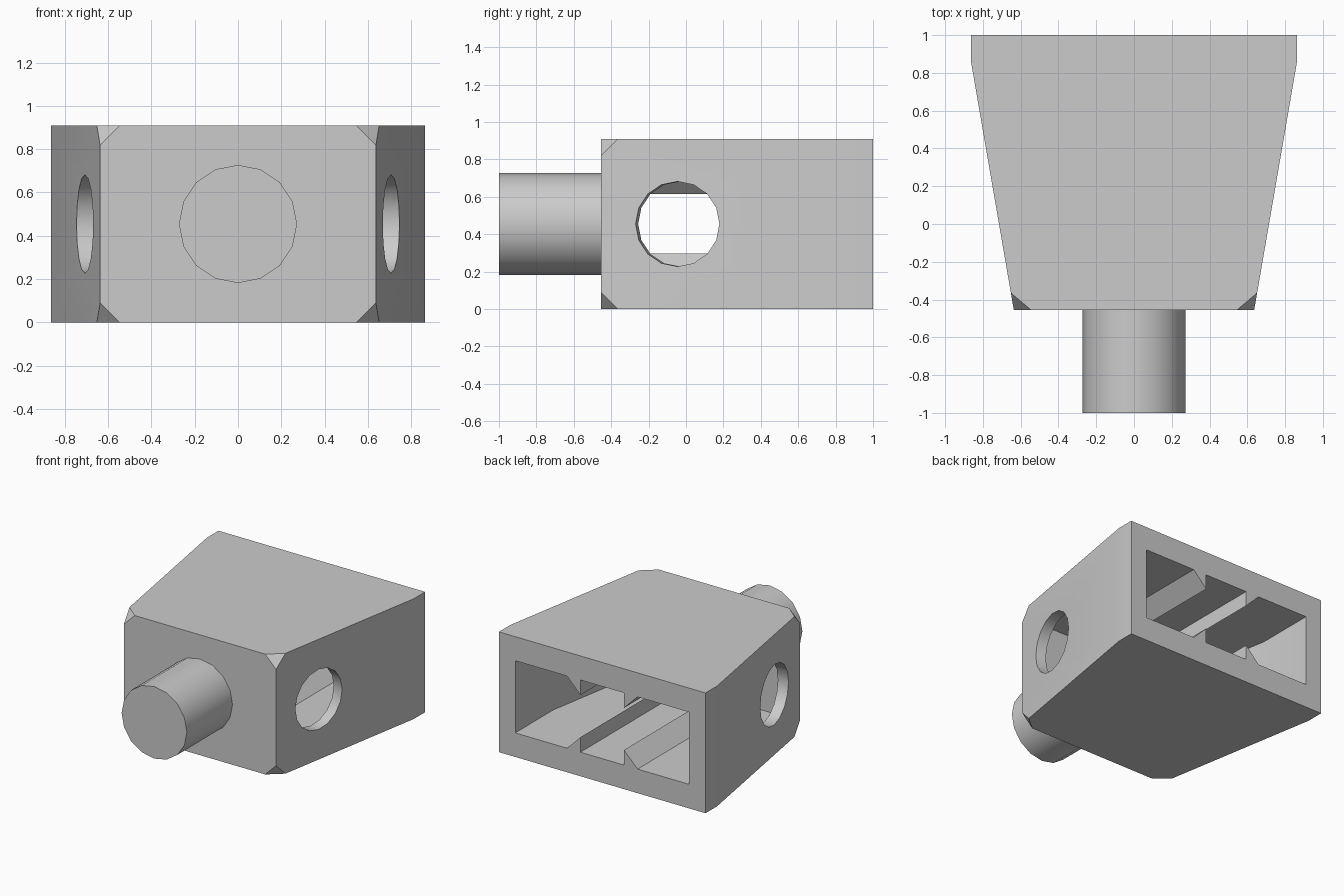
import bpy
import bmesh
from mathutils import Vector, Matrix

if "Cube" in bpy.data.objects:
    bpy.data.objects.remove(bpy.data.objects["Cube"])

U = 1 / 11          # design unit
MID_Z = 5 * U       # height of the peg and hole axes

grey = bpy.data.materials.new("plain_grey")
grey.use_nodes = True
grey.diffuse_color = (0.6, 0.6, 0.6, 1)
grey.node_tree.nodes["Principled BSDF"].inputs["Base Color"].default_value = (0.6, 0.6, 0.6, 1)


def finish(name, bm):
    bmesh.ops.recalc_face_normals(bm, faces=bm.faces)
    mesh = bpy.data.meshes.new(name)
    bm.to_mesh(mesh)
    bm.free()
    mesh.materials.append(grey)
    obj = bpy.data.objects.new(name, mesh)
    bpy.context.collection.objects.link(obj)
    return obj


def loft(rings):
    """Join rings of points into a closed solid."""
    bm = bmesh.new()
    loops = [[bm.verts.new(p) for p in ring] for ring in rings]
    count = len(loops[0])
    for a, b in zip(loops, loops[1:]):
        for i in range(count):
            j = (i + 1) % count
            bm.faces.new((a[i], a[j], b[j], b[i]))
    bm.faces.new(loops[0])
    bm.faces.new(loops[-1])
    return bm


def cylinder(name, centre, axis, radius, depth):
    bm = bmesh.new()
    turn = Vector(axis).to_track_quat('Z', 'Y').to_matrix().to_4x4()
    bmesh.ops.create_cone(bm, cap_ends=True, segments=16, radius1=radius, radius2=radius,
                          depth=depth, matrix=Matrix.Translation(centre) @ turn)
    return finish(name, bm)


def activate(obj):
    bpy.ops.object.select_all(action='DESELECT')
    obj.select_set(True)
    bpy.context.view_layer.objects.active = obj


def cut(target, cutter):
    mod = target.modifiers.new("cut", 'BOOLEAN')
    mod.operation = 'DIFFERENCE'
    mod.solver = 'EXACT'
    mod.object = cutter
    activate(target)
    bpy.ops.object.modifier_apply(modifier=mod.name)
    bpy.data.objects.remove(cutter)


# Tapered body with a short straight section at the back
front_w, back_w, front_y, bend_y = 7 * U, 9.5 * U, -5 * U, 9.5 * U
slope = (back_w - front_w) / (bend_y - front_y)
plan = [(front_w, front_y), (back_w, bend_y), (back_w, 1)]
plan += [(-x, y) for x, y in reversed(plan)]
bm = loft([[(x, y, z) for x, y in plan] for z in (0, 10 * U)])
corners = [v for v in bm.verts if v.co.y < 0]
bmesh.ops.bevel(bm, geom=corners, offset=U, offset_type='OFFSET', segments=1,
                profile=0.5, affect='VERTICES')
body = finish("body", bm)


# Rear pocket with two pairs of pointed ribs along its floor and ceiling
def pocket_ring(half_width, y):
    low, tip, base = 3 * U, 1.25 * U, 3.25 * U
    quarter = [(half_width, low), (base, low), (2 * U, low - tip), (2 * U, low)]
    top = quarter + [(-x, z) for x, z in reversed(quarter)]
    outline = top + [(-x, -z) for x, z in top]
    return [(x, y, MID_Z + z) for x, z in outline]


pocket_w, pocket_bend, pocket_end = 8 * U, 6 * U, -3 * U
pocket = finish("pocket_cutter", loft([
    pocket_ring(pocket_w, 1.1),
    pocket_ring(pocket_w, pocket_bend),
    pocket_ring(pocket_w - slope * (pocket_bend - pocket_end), pocket_end)]))
cut(body, pocket)

# Round holes square to the slanted side walls
hole_y = -0.5 * U
hole_x = front_w + slope * (hole_y - front_y)
for side in (-1, 1):
    cut(body, cylinder("hole_cutter", (side * hole_x, hole_y, MID_Z),
                       (side, -slope, 0), 2.5 * U, 2.2 * U))

# Round peg on the front, rooted a little way into the body
root_y = -4.5 * U
peg = cylinder("front_peg", (0, (root_y - 1) / 2, MID_Z), (0, -1, 0), 3 * U, root_y + 1)

for obj in (body, peg):
    activate(obj)
    bpy.ops.object.shade_smooth_by_angle(angle=0.52)
